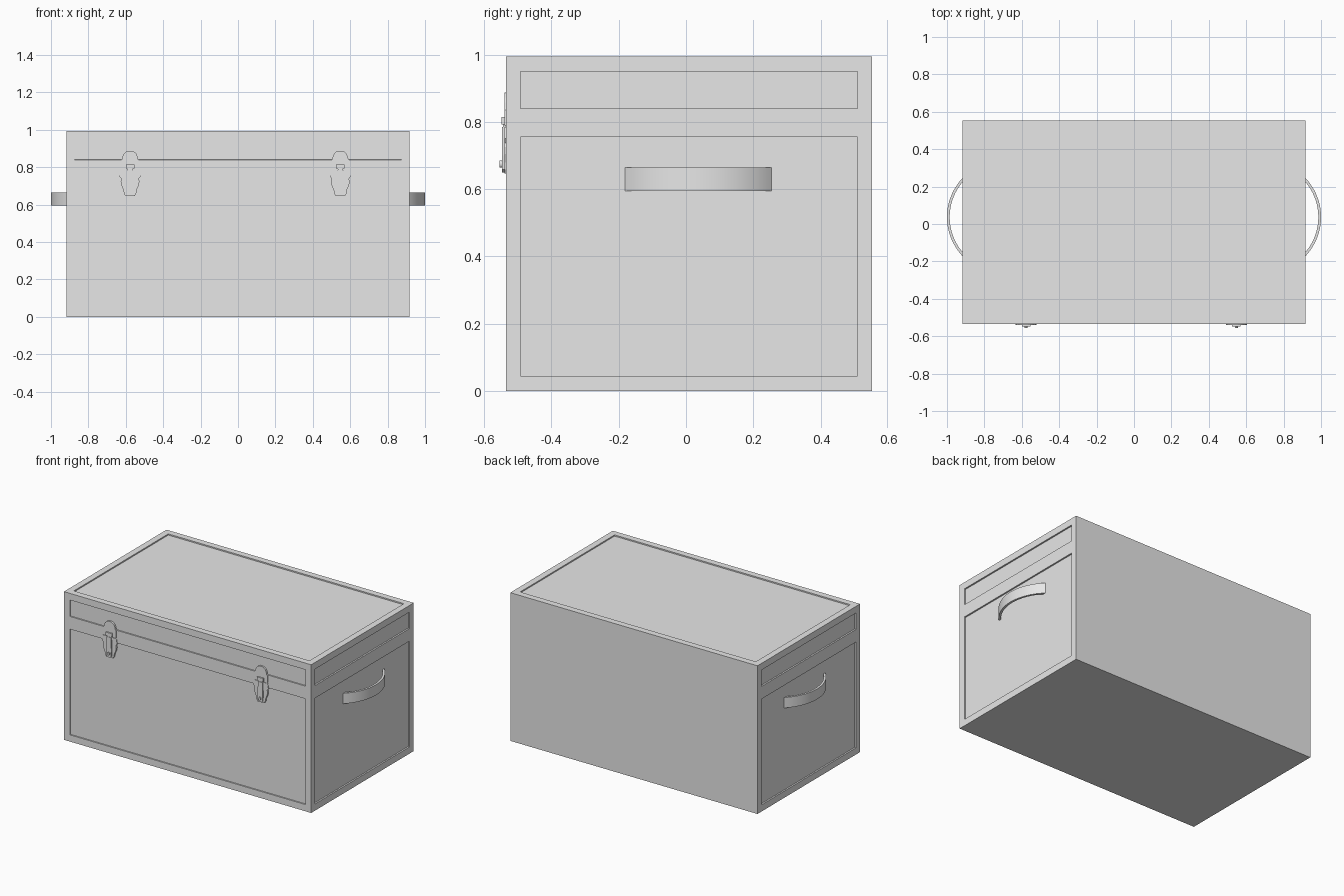
import bpy, bmesh, math
from mathutils import Vector

if "Cube" in bpy.data.objects:
    bpy.data.objects.remove(bpy.data.objects["Cube"], do_unlink=True)

grey = bpy.data.materials.new("plain_grey")
grey.use_nodes = True
colour = (0.8, 0.8, 0.8, 1)
grey.diffuse_color = colour
grey.node_tree.nodes["Principled BSDF"].inputs["Base Color"].default_value = colour

# Main dimensions
HALF_X, FRONT, BACK, TOP = 0.918, -0.535, 0.553, 0.995
RIM = 0.043
LOWER, UPPER = (0.045, 0.755), (0.84, 0.95)


def finish(bm, name, smooth=False):
    bmesh.ops.recalc_face_normals(bm, faces=bm.faces)
    mesh = bpy.data.meshes.new(name)
    bm.to_mesh(mesh)
    bm.free()
    mesh.materials.append(grey)
    obj = bpy.data.objects.new(name, mesh)
    bpy.context.collection.objects.link(obj)
    if smooth:
        bpy.ops.object.select_all(action='DESELECT')
        obj.select_set(True)
        bpy.context.view_layer.objects.active = obj
        bpy.ops.object.shade_smooth_by_angle(angle=math.radians(30))
    return obj


def prism(name, outline, offset, smooth=False):
    """Extrude a flat outline of 3D points by an offset."""
    bm = bmesh.new()
    offset = Vector(offset)
    low = [bm.verts.new(p) for p in outline]
    high = [bm.verts.new(Vector(p) + offset) for p in outline]
    bm.faces.new(low)
    bm.faces.new(high)
    for i in range(len(low)):
        j = (i + 1) % len(low)
        bm.faces.new((low[i], low[j], high[j], high[i]))
    return finish(bm, name, smooth)


def plate(name, cx, outline, back, front, smooth=False):
    return prism(name, [(cx + x, back, z) for x, z in outline],
                 (0, front - back, 0), smooth)


def mirrored(half):
    return half + [(-x, z) for x, z in reversed(half)]


def rect(w, z0, z1):
    return [(w, z0), (w, z1), (-w, z1), (-w, z0)]


# Trunk body: a box scored along the rims, with panels sunk into the faces
bm = bmesh.new()
bmesh.ops.create_cube(bm, size=1)
for v in bm.verts:
    v.co = (v.co.x * 2 * HALF_X, BACK if v.co.y > 0 else FRONT, TOP if v.co.z > 0 else 0)
cuts = [(0, s * (HALF_X - RIM)) for s in (-1, 1)]
cuts += [(1, FRONT + RIM), (1, BACK - RIM)]
cuts += [(2, z) for z in LOWER + UPPER]
for axis, pos in cuts:
    normal, point = Vector(), Vector()
    normal[axis], point[axis] = 1, pos
    geom = bm.verts[:] + bm.edges[:] + bm.faces[:]
    bmesh.ops.bisect_plane(bm, geom=geom, plane_co=point, plane_no=normal)
bm.normal_update()


def is_panel(face):
    c, n = face.calc_center_median(), face.normal
    in_x = abs(c.x) < HALF_X - RIM
    in_y = FRONT + RIM < c.y < BACK - RIM
    in_z = any(a < c.z < b for a, b in (LOWER, UPPER))
    if n.z > 0.9:
        return in_x and in_y
    if n.y < -0.9:
        return in_x and in_z
    return abs(n.x) > 0.9 and in_y and in_z


for face in [f for f in bm.faces if is_panel(f)]:
    n = face.normal.copy()
    depth = 0.01 if abs(n.x) > 0.9 else 0.008
    bmesh.ops.inset_region(bm, faces=[face], thickness=0.0004, depth=0)
    bmesh.ops.translate(bm, verts=face.verts[:], vec=-n * depth)
finish(bm, "trunk_body")

# Curved strap handles on both ends
R_OUT, R_IN, CY, STEPS = 0.3035, 0.289, 0.037, 28
REACH = 0.8
for side, label in ((1, "left"), (-1, "right")):
    outline = []
    for radius, direction in ((R_OUT, 1), (R_IN, -1)):
        for i in range(STEPS + 1):
            a = direction * REACH * (2 * i / STEPS - 1)
            x = 1 - R_OUT + radius * math.cos(a)
            outline.append((side * x, CY + radius * math.sin(a), 0.595))
    prism(label + "_handle", outline, (0, 0, 0.07), True)

# Latches: keeper plate, body plate, lever, hook bar and rivet
HUMP = mirrored([(0.05, 0.79), (0.05, 0.835), (0.043, 0.843), (0.04, 0.857),
                 (0.033, 0.873), (0.022, 0.883), (0.01, 0.887)])
SHIELD = mirrored([(0.024, 0.646), (0.032, 0.658), (0.036, 0.68), (0.047, 0.705),
                   (0.05, 0.725), (0.046, 0.738), (0.056, 0.75), (0.05, 0.785)])
LEVER = mirrored([(0.008, 0.65), (0.017, 0.658), (0.019, 0.7), (0.016, 0.785)])
RIVET = [(0.008 * math.cos(k * math.tau / 16), 0.675 + 0.011 * math.sin(k * math.tau / 16))
         for k in range(16)]
for cx, label in ((-0.577, "right"), (0.547, "left")):
    plate(label + "_latch_keeper", cx, HUMP, -0.525, -0.539)
    plate(label + "_latch_plate", cx, SHIELD, -0.525, -0.539)
    plate(label + "_latch_lever", cx, LEVER, -0.537, -0.547)
    plate(label + "_latch_hook", cx, rect(0.023, 0.792, 0.814), -0.537, -0.548)
    plate(label + "_latch_link", cx, rect(0.013, 0.775, 0.8), -0.537, -0.544)
    plate(label + "_latch_rivet", cx, RIVET, -0.545, -0.555, True)
